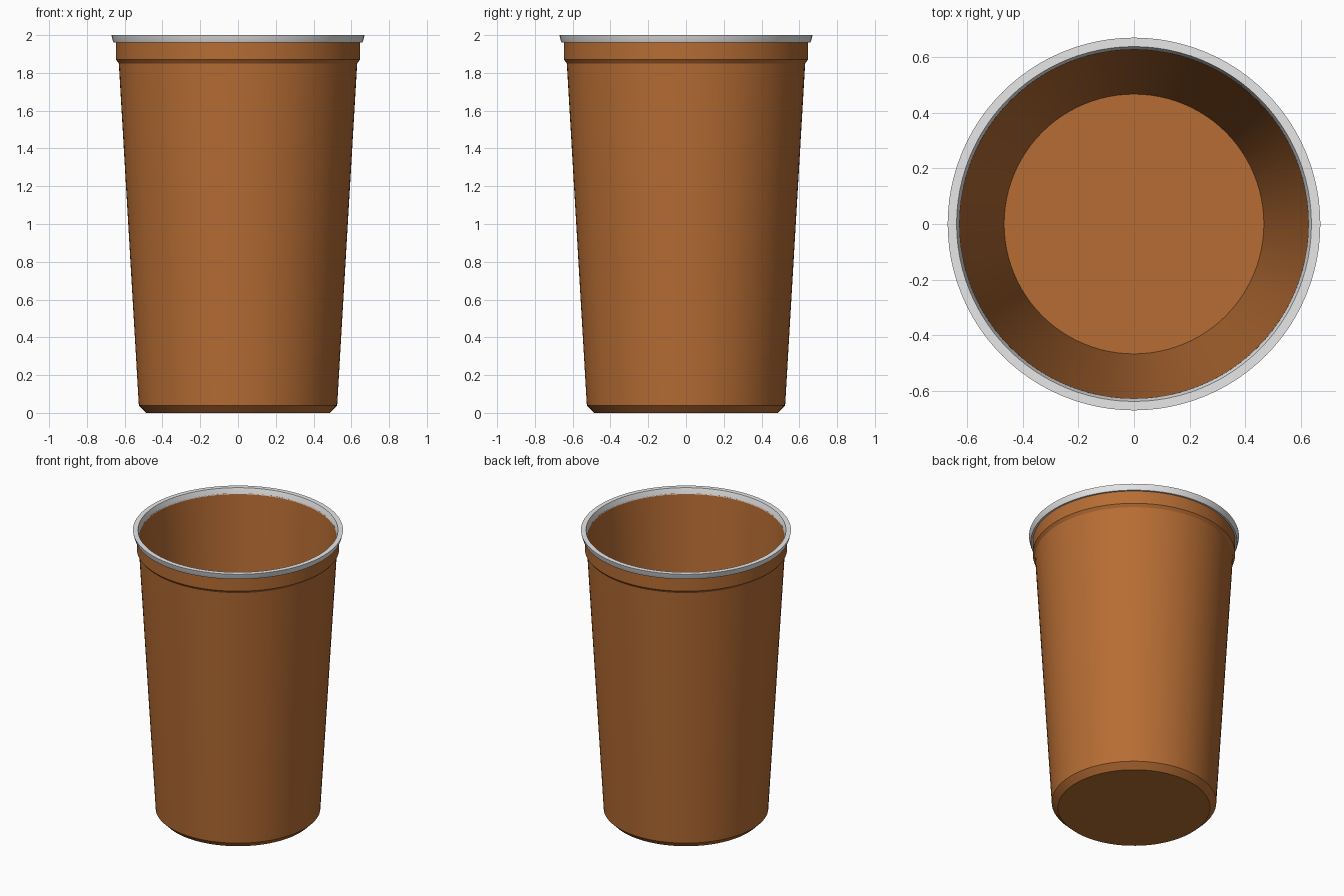
import bpy, bmesh, math

if "Cube" in bpy.data.objects:
    bpy.data.objects.remove(bpy.data.objects["Cube"])

SEGMENTS = 96


def material(name, rgb):
    m = bpy.data.materials.new(name)
    m.diffuse_color = (*rgb, 1.0)
    m.use_nodes = True
    m.node_tree.nodes["Principled BSDF"].inputs["Base Color"].default_value = m.diffuse_color
    return m


def lathe(name, profile, mat, closed=False):
    """Revolve (radius, z) points around the z axis; radius 0 makes a pole."""
    bm = bmesh.new()
    rings = []
    for r, z in profile:
        if r == 0:
            rings.append([bm.verts.new((0, 0, z))] * SEGMENTS)
        else:
            rings.append([bm.verts.new((r * math.cos(a), r * math.sin(a), z))
                          for a in (2 * math.pi * i / SEGMENTS for i in range(SEGMENTS))])
    pairs = list(zip(rings, rings[1:]))
    if closed:
        pairs.append((rings[-1], rings[0]))
    for low, high in pairs:
        for i in range(SEGMENTS):
            j = (i + 1) % SEGMENTS
            corners = dict.fromkeys((low[i], low[j], high[j], high[i]))
            bm.faces.new(list(corners))
    bmesh.ops.recalc_face_normals(bm, faces=bm.faces)
    mesh = bpy.data.meshes.new(name)
    bm.to_mesh(mesh)
    bm.free()
    mesh.materials.append(mat)
    obj = bpy.data.objects.new(name, mesh)
    bpy.context.collection.objects.link(obj)
    bpy.ops.object.select_all(action='DESELECT')
    obj.select_set(True)
    bpy.context.view_layer.objects.active = obj
    bpy.ops.object.shade_smooth_by_angle(angle=math.radians(25))
    return obj


brown = material("warm brown", (0.47, 0.152, 0.034))
grey = material("light grey", (0.8, 0.8, 0.8))

# Cup body: chamfered foot, tapered wall, collar band, hollow inside
lathe("cup_body", [
    (0, 0), (0.485, 0), (0.525, 0.04), (0.631, 1.85), (0.646, 1.87),
    (0.646, 1.965), (0.628, 1.965), (0.467, 0.04), (0, 0.04)], brown)

# Flared rim ring sitting on the collar
lathe("rim", [
    (0.627, 1.96), (0.658, 1.96), (0.664, 1.975), (0.67, 2.0),
    (0.638, 2.0), (0.633, 1.985)], grey, closed=True)
